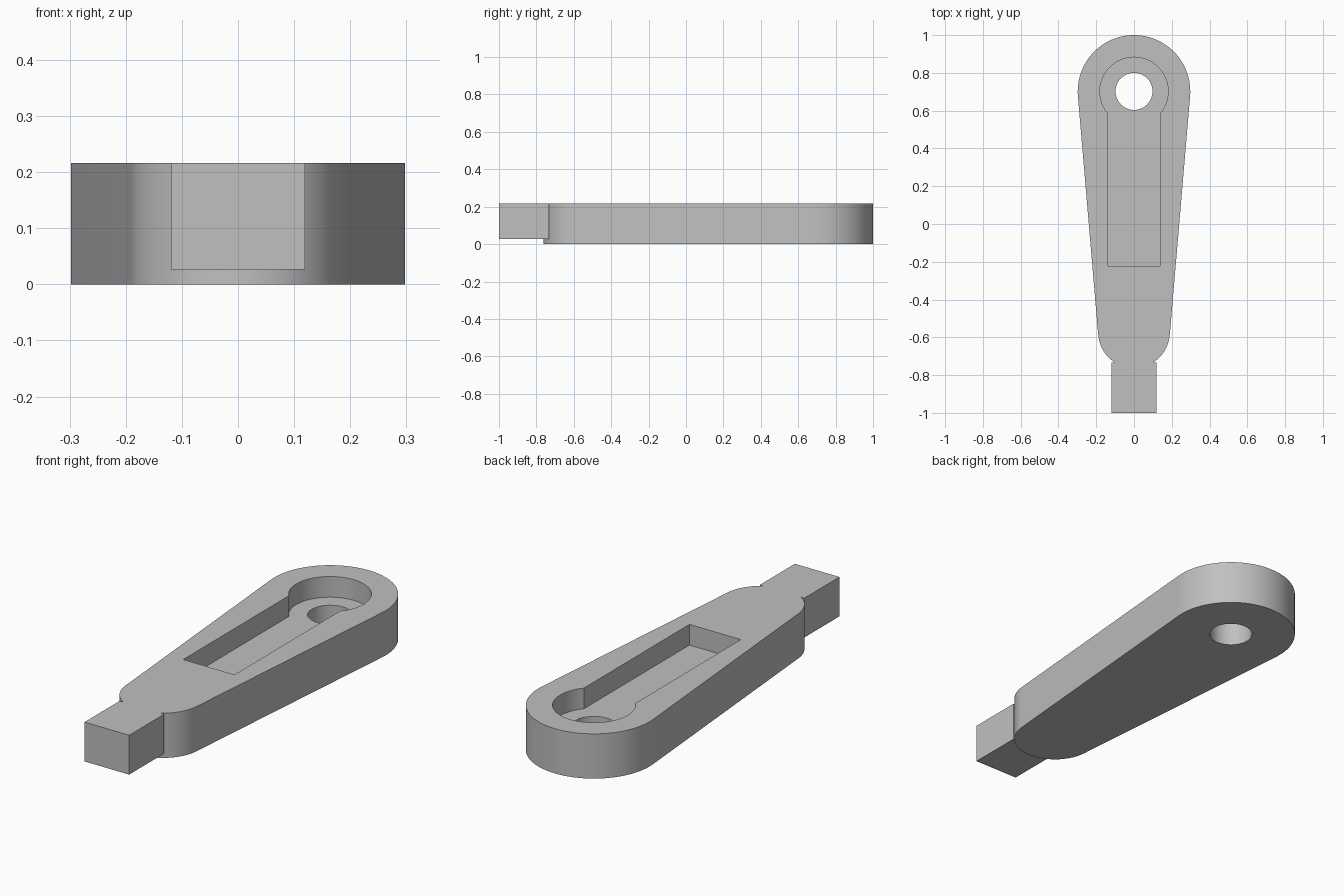
import bpy
import bmesh
from math import asin, acos, cos, sin, pi

if "Cube" in bpy.data.objects:
    bpy.data.objects.remove(bpy.data.objects["Cube"])

THICK = 0.216
HUB_Y, HUB_R = 0.702, 0.298
TIP_Y, TIP_R = -0.572, 0.19
POCKET_R, POCKET_HALF, POCKET_END, POCKET_FLOOR = 0.181, 0.137, -0.222, 0.116
HOLE_R = 0.098

grey = bpy.data.materials.new("plain grey")
grey.use_nodes = True
colour = (0.53, 0.53, 0.53, 1)
grey.diffuse_color = colour
grey.node_tree.nodes["Principled BSDF"].inputs["Base Color"].default_value = colour


def arc(cy, r, start, end, steps=48):
    return [(r * cos(start + (end - start) * i / steps),
             cy + r * sin(start + (end - start) * i / steps)) for i in range(steps + 1)]


def prism(name, outline, z0, z1):
    """Extrude a counter-clockwise outline from z0 to z1."""
    bm = bmesh.new()
    base = bm.faces.new([bm.verts.new((x, y, z0)) for x, y in outline])
    top = bmesh.ops.extrude_face_region(bm, geom=[base])["geom"]
    verts = [v for v in top if isinstance(v, bmesh.types.BMVert)]
    bmesh.ops.translate(bm, vec=(0, 0, z1 - z0), verts=verts)
    bmesh.ops.recalc_face_normals(bm, faces=bm.faces)
    mesh = bpy.data.meshes.new(name)
    bm.to_mesh(mesh)
    bm.free()
    mesh.materials.append(grey)
    obj = bpy.data.objects.new(name, mesh)
    bpy.context.collection.objects.link(obj)
    return obj


def combine(target, tool, operation):
    """Apply a boolean and discard the tool."""
    mod = target.modifiers.new(operation, "BOOLEAN")
    mod.operation, mod.solver, mod.object = operation, "EXACT", tool
    bpy.ops.object.select_all(action="DESELECT")
    bpy.context.view_layer.objects.active = target
    target.select_set(True)
    bpy.ops.object.modifier_apply(modifier=mod.name)
    bpy.data.objects.remove(tool)


# Tapered arm: two round ends joined by tangent sides
lean = asin((HUB_R - TIP_R) / (HUB_Y - TIP_Y))
arm = prism("lever_arm",
            arc(HUB_Y, HUB_R, -lean, pi + lean) + arc(TIP_Y, TIP_R, pi + lean, 2 * pi - lean),
            0, THICK)

# Square tang at the narrow end
tang = prism("tang", [(-0.119, -1), (0.119, -1), (0.119, -0.733), (-0.119, -0.733)],
             0.026, THICK)
combine(arm, tang, "UNION")

# Keyhole-shaped pocket in the top
dip = acos(POCKET_HALF / POCKET_R)
pocket = prism("pocket_cutter",
               arc(HUB_Y, POCKET_R, -dip, pi + dip)
               + [(-POCKET_HALF, POCKET_END), (POCKET_HALF, POCKET_END)],
               POCKET_FLOOR, THICK + 0.1)
combine(arm, pocket, "DIFFERENCE")

# Through hole in the hub
hole = prism("hole_cutter", arc(HUB_Y, HOLE_R, 0, 2 * pi)[:-1], -0.1, THICK + 0.1)
combine(arm, hole, "DIFFERENCE")

bpy.ops.object.shade_smooth_by_angle(angle=pi / 6)
